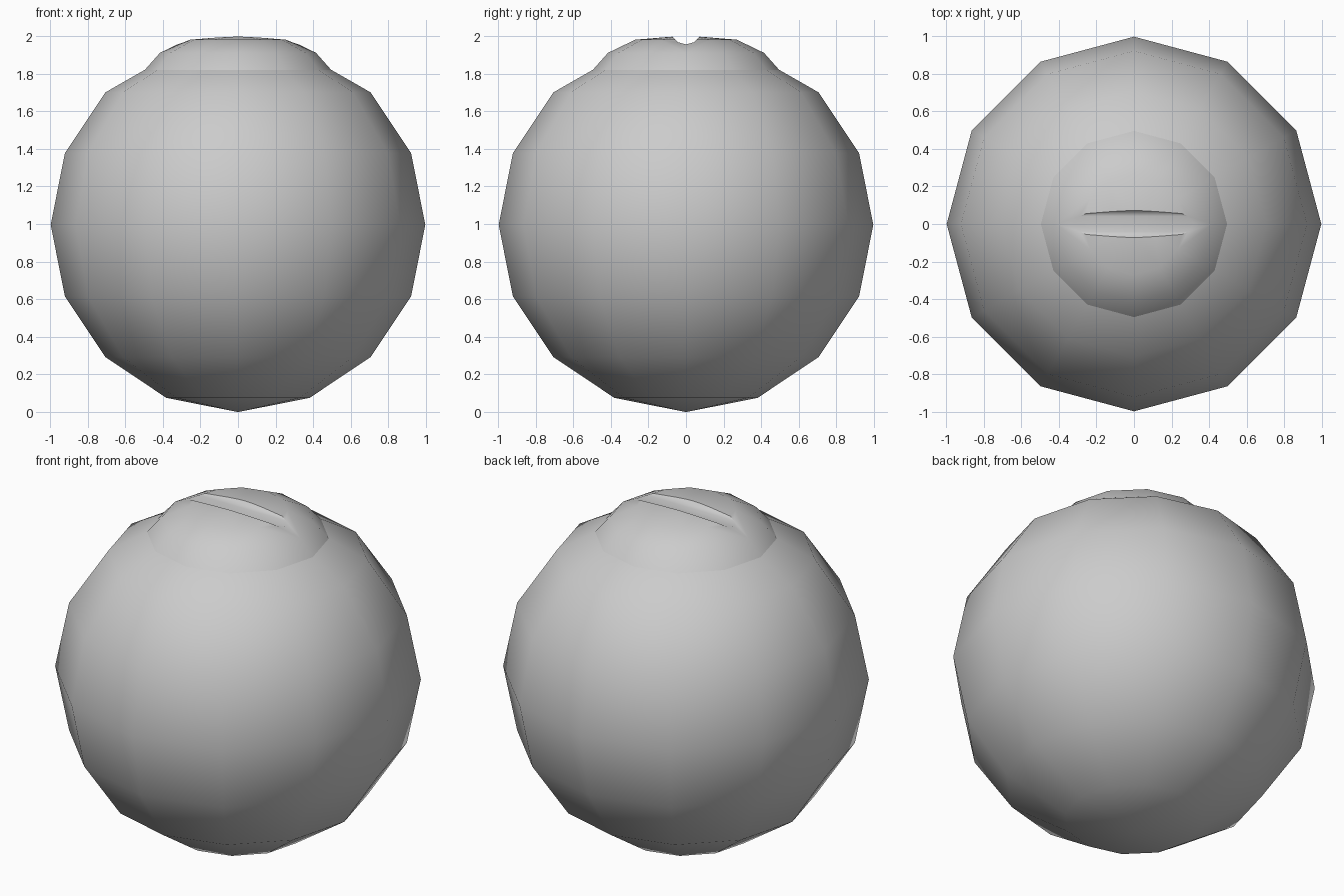
import bpy, bmesh
from math import sin, cos, pi, radians

if "Cube" in bpy.data.objects:
    bpy.data.objects.remove(bpy.data.objects["Cube"])

SIDES = 12
R = 0.996
RIM_Z = 1.82


def lathe(name, profile):
    """Revolve (radius, z) points; first and last points are poles."""
    bm = bmesh.new()
    bottom = bm.verts.new((0, 0, profile[0][1]))
    top = bm.verts.new((0, 0, profile[-1][1]))
    rings = [[bm.verts.new((r * cos(2 * pi * i / SIDES), r * sin(2 * pi * i / SIDES), z))
              for i in range(SIDES)] for r, z in profile[1:-1]]
    for i in range(SIDES):
        j = (i + 1) % SIDES
        bm.faces.new((bottom, rings[0][j], rings[0][i]))
        bm.faces.new((top, rings[-1][i], rings[-1][j]))
        for a, b in zip(rings, rings[1:]):
            bm.faces.new((a[i], a[j], b[j], b[i]))
    mesh = bpy.data.meshes.new(name)
    bm.to_mesh(mesh)
    bm.free()
    obj = bpy.data.objects.new(name, mesh)
    bpy.context.collection.objects.link(obj)
    return obj


# Low-poly ball with a shallow domed cap on top
ball = [(R * sin(k * pi / 8), R - R * cos(k * pi / 8)) for k in range(7)]
cap = [(0.495, RIM_Z), (0.415, 1.91), (0.27, 1.98), (0, 2.002)]
body = lathe("slotted_ball", ball + cap)

# Rounded groove cutter across the cap
bpy.ops.mesh.primitive_cylinder_add(vertices=12, radius=0.083, depth=1.2,
                                    location=(0, 0, 2.038), rotation=(0, pi / 2, 0))
cutter = bpy.context.object
cutter.name = "slot_cutter"
cutter.hide_render = True

bpy.ops.object.select_all(action='DESELECT')
body.select_set(True)
bpy.context.view_layer.objects.active = body
mod = body.modifiers.new("slot", 'BOOLEAN')
mod.operation = 'DIFFERENCE'
mod.solver = 'EXACT'
mod.object = cutter
bpy.ops.object.modifier_apply(modifier=mod.name)
bpy.data.objects.remove(cutter)

# Smooth shading with a crease around the cap rim
bpy.ops.object.shade_smooth_by_angle(angle=radians(40))
verts = body.data.vertices
for e in body.data.edges:
    if all(abs(verts[v].co.z - RIM_Z) < 1e-3 for v in e.vertices):
        e.use_edge_sharp = True
